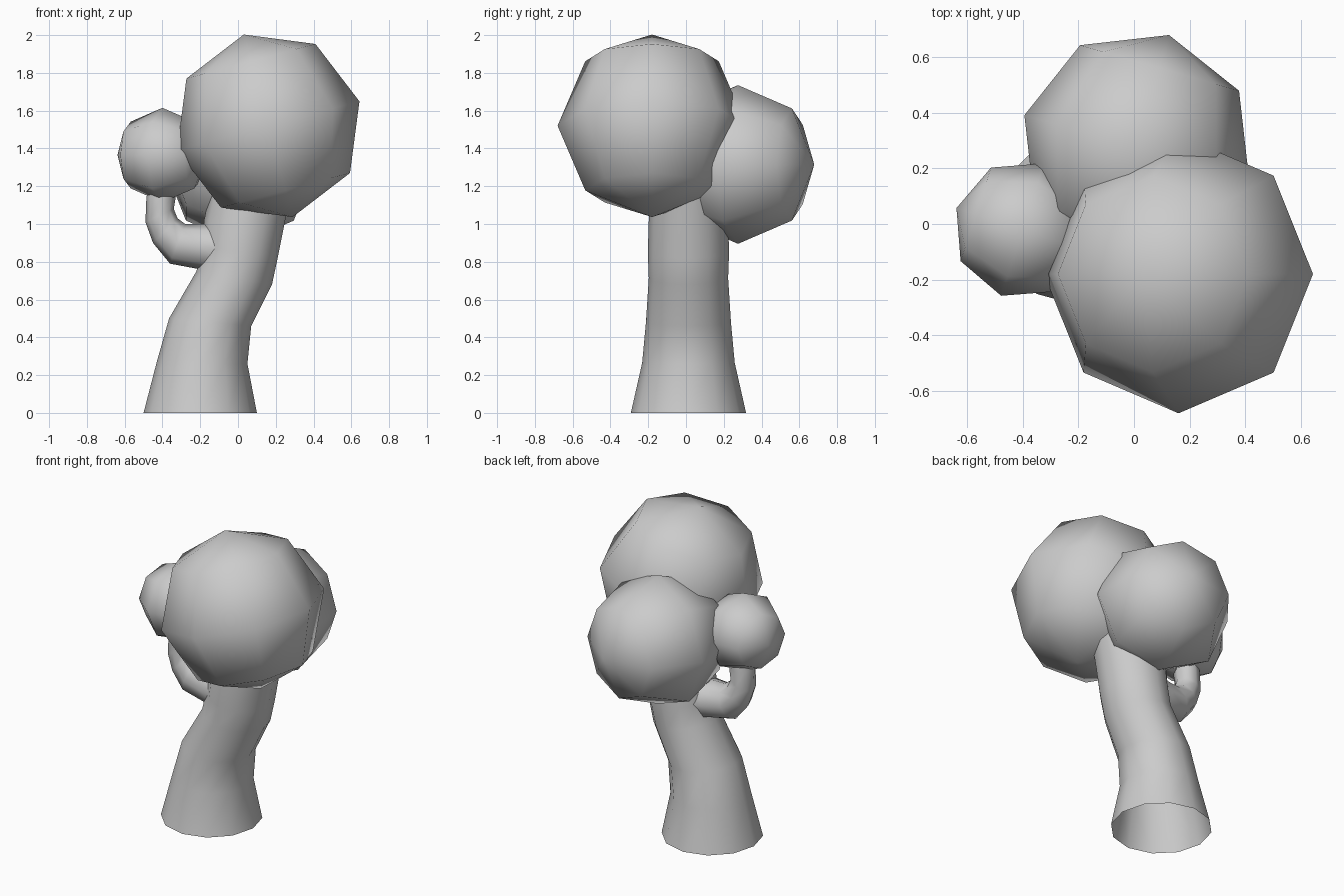
import bpy, bmesh, math
from mathutils import Vector, Matrix

if "Cube" in bpy.data.objects:
    bpy.data.objects.remove(bpy.data.objects["Cube"])


def finish(bm, name):
    bmesh.ops.recalc_face_normals(bm, faces=bm.faces)
    for f in bm.faces:
        f.smooth = True
    mesh = bpy.data.meshes.new(name)
    bm.to_mesh(mesh)
    bm.free()
    obj = bpy.data.objects.new(name, mesh)
    bpy.context.collection.objects.link(obj)
    return obj


def foliage(name, centre, radius, rotation):
    """Low-poly ball: 8 segments, 4 rings."""
    bm = bmesh.new()
    bmesh.ops.create_uvsphere(bm, u_segments=8, v_segments=4, radius=radius,
                              matrix=Matrix.Translation(centre) @ rotation)
    finish(bm, name)


def tube(name, sections, sides, y_centre):
    """Open tube through sections given as (x, z) edge to (x, z) edge, half depth."""
    bm = bmesh.new()
    rings = []
    for (xa, za), (xb, zb), depth in sections:
        a, b = Vector((xa, y_centre, za)), Vector((xb, y_centre, zb))
        mid, half = (a + b) / 2, (b - a) / 2
        rings.append([bm.verts.new(mid + half * math.cos(t) + Vector((0, depth * math.sin(t), 0)))
                      for t in (2 * math.pi * i / sides for i in range(sides))])
    for lo, hi in zip(rings, rings[1:]):
        for i in range(sides):
            j = (i + 1) % sides
            bm.faces.new((lo[i], lo[j], hi[j], hi[i]))
    finish(bm, name)


def rot(deg, axis):
    return Matrix.Rotation(math.radians(deg), 4, axis)


# Leaning trunk, open at the base
tube("trunk", [
    ((-0.50, 0.00), (0.10, 0.00), 0.305),
    ((-0.43, 0.27), (0.05, 0.26), 0.245),
    ((-0.365, 0.50), (0.07, 0.46), 0.225),
    ((-0.22, 0.75), (0.18, 0.68), 0.21),
    ((-0.19, 0.88), (0.21, 0.82), 0.215),
    ((-0.18, 1.02), (0.25, 1.02), 0.21),
    ((-0.13, 1.25), (0.29, 1.20), 0.20),
], 12, 0.013)

# Side branch curving up into the small ball
tube("branch", [
    ((-0.05, 0.72), (-0.05, 1.02), 0.15),
    ((-0.20, 0.76), (-0.18, 1.00), 0.13),
    ((-0.36, 0.79), (-0.28, 1.00), 0.105),
    ((-0.45, 0.90), (-0.32, 1.03), 0.09),
    ((-0.49, 1.01), (-0.34, 1.08), 0.08),
    ((-0.485, 1.14), (-0.33, 1.14), 0.08),
    ((-0.46, 1.25), (-0.34, 1.25), 0.07),
], 8, 0.0)

# Three foliage balls
foliage("large_foliage", (0.16, -0.18, 1.52), 0.50, rot(-15, 'Y'))
foliage("back_foliage", (0.01, 0.275, 1.315), 0.42, rot(-16, 'Z') @ rot(90, 'X'))
foliage("small_foliage", (-0.40, -0.02, 1.365), 0.25, rot(-18, 'Z') @ rot(90, 'Y'))
